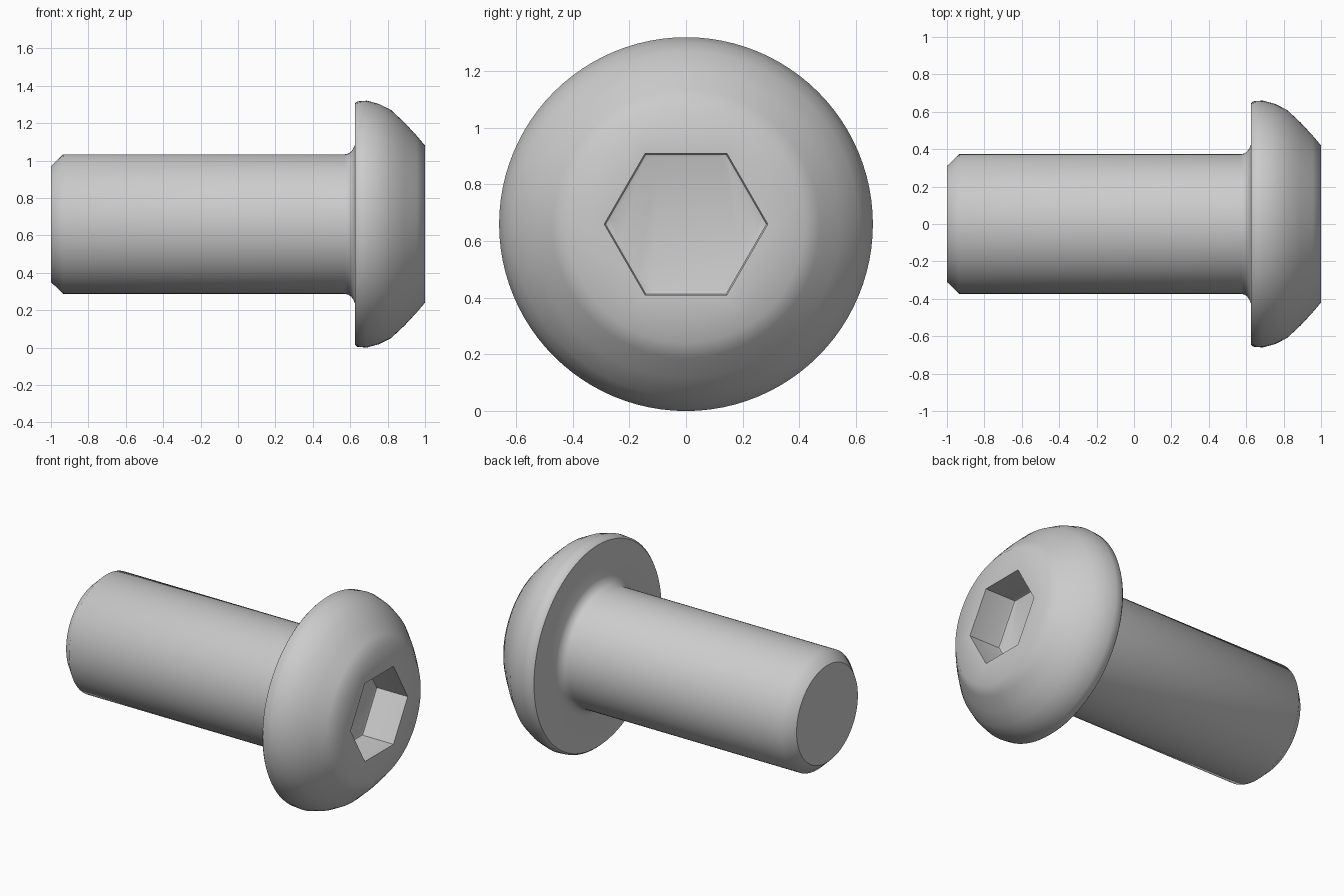
import bpy, bmesh
from math import pi, cos, sin

if "Cube" in bpy.data.objects:
    bpy.data.objects.remove(bpy.data.objects["Cube"])

N = 96          # points around the axis, divisible by 6 for the hex socket
CZ = 0.66       # height of the bolt axis

# Round body: (x, radius) from shank tip to the flat on the head
body = [(-1, 0.31), (-0.935, 0.373), (0.57, 0.373)]
body += [(0.57 + 0.05 * sin(a), 0.423 - 0.05 * cos(a)) for a in (pi / 8, pi / 4, 3 * pi / 8)]
body += [(0.625, 0.423), (0.625, 0.645), (0.637, 0.656), (0.688, 0.66),
         (0.755, 0.642), (0.818, 0.61), (0.89, 0.543), (0.955, 0.473), (1, 0.42)]

# Hex socket: (x, distance from axis to flats), with a softened floor edge
socket = [(1, 0.25), (0.795, 0.25), (0.784, 0.246), (0.78, 0.235)]


def ring(bm, x, r, hexagon=False):
    verts = []
    for i in range(N):
        a = 2 * pi * i / N
        d = r / cos(a % (pi / 3) - pi / 6) if hexagon else r
        verts.append(bm.verts.new((x, d * cos(a), CZ + d * sin(a))))
    return verts


bm = bmesh.new()
rings = [ring(bm, x, r) for x, r in body] + [ring(bm, x, r, True) for x, r in socket]
for a, b in zip(rings, rings[1:]):
    for i in range(N):
        j = (i + 1) % N
        bm.faces.new((a[i], a[j], b[j], b[i]))
# Shank tip and socket floor
bm.faces.new(rings[0])
bm.faces.new(rings[-1])
bmesh.ops.recalc_face_normals(bm, faces=bm.faces)

mesh = bpy.data.meshes.new("button_head_bolt")
bm.to_mesh(mesh)
bm.free()
bolt = bpy.data.objects.new("button_head_bolt", mesh)
bpy.context.collection.objects.link(bolt)
bpy.context.view_layer.objects.active = bolt
bolt.select_set(True)
bpy.ops.object.shade_smooth_by_angle(angle=pi / 4)
